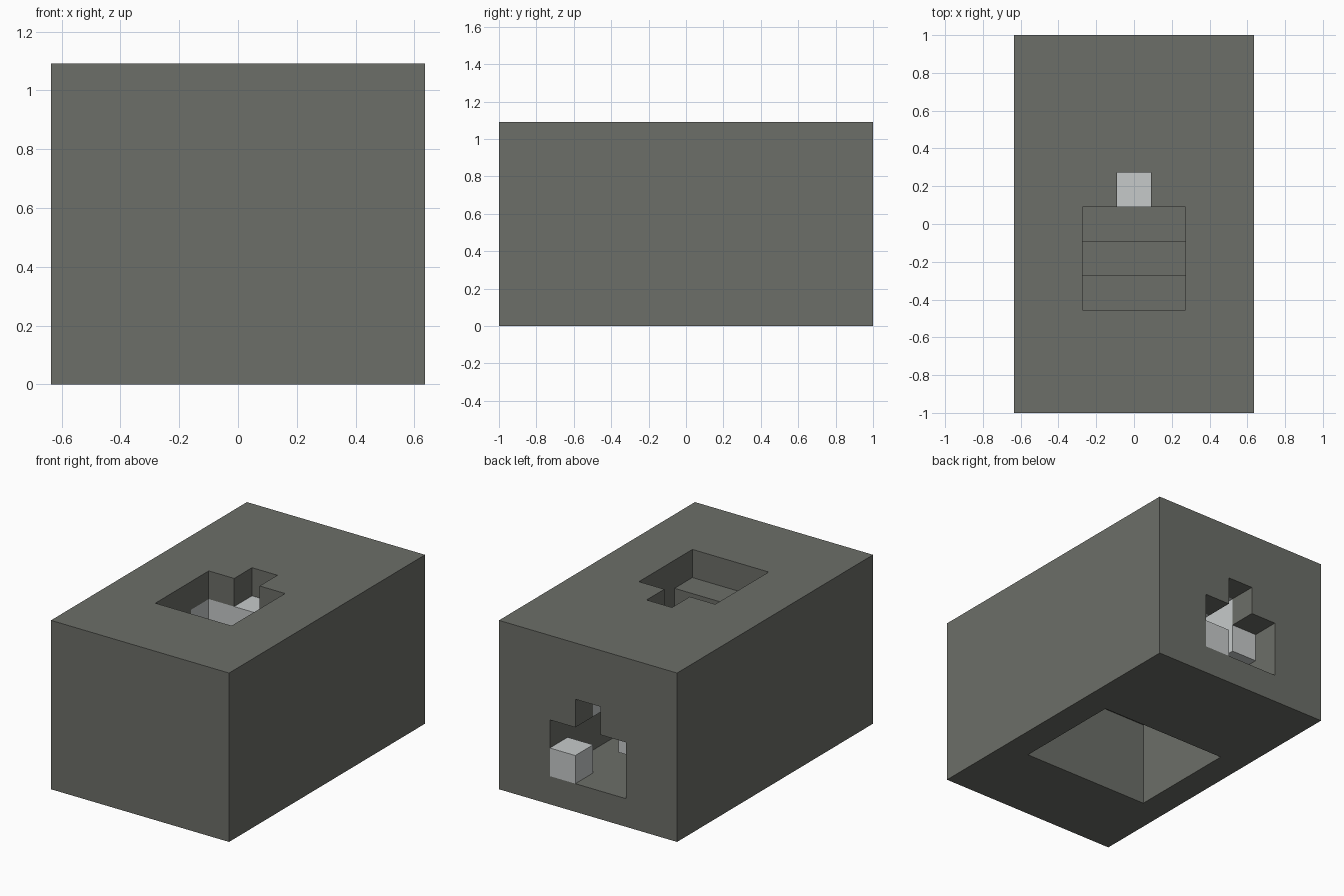
import bpy
import bmesh
from mathutils import Vector

cube = bpy.data.objects.get("Cube")
if cube:
    bpy.data.objects.remove(cube, do_unlink=True)

# Everything sits on a cubic grid: 7 wide, 11 deep, 6 high
UNIT = 2 / 11
SIZE = Vector((7, 11, 6))


def make_material(name, rgb):
    mat = bpy.data.materials.new(name)
    mat.use_nodes = True
    colour = (*rgb, 1)
    mat.diffuse_color = colour
    mat.node_tree.nodes["Principled BSDF"].inputs["Base Color"].default_value = colour
    return mat


dark_grey = make_material("dark grey", (0.15, 0.156, 0.138))
light_grey = make_material("light grey", (0.565, 0.59, 0.59))


def make_boxes(name, boxes, mat):
    """One object from boxes given as low and high grid corners."""
    bm = bmesh.new()
    for low, high in boxes:
        low, high = Vector(low), Vector(high)
        centre = (low + high) / 2 - Vector((SIZE.x / 2, SIZE.y / 2, 0))
        verts = bmesh.ops.create_cube(bm, size=1)["verts"]
        for v in verts:
            v.co = (centre + v.co * (high - low)) * UNIT
    mesh = bpy.data.meshes.new(name)
    bm.to_mesh(mesh)
    bm.free()
    mesh.materials.append(mat)
    obj = bpy.data.objects.new(name, mesh)
    bpy.context.collection.objects.link(obj)
    return obj


# Solid outer case
case = make_boxes("case", [((0, 0, 0), SIZE)], dark_grey)

# Openings; those that break the surface overshoot it by one cell
openings = {
    "top_step_high": ((2, 3, 5), (5, 4, 7)),
    "top_step_middle": ((2, 4, 4), (5, 5, 7)),
    "top_step_low": ((2, 5, 3), (5, 6, 7)),
    "top_notch": ((3, 6, 5), (4, 7, 7)),
    "lining_pocket": ((1, 5, 4), (6, 6, 5)),
    "inner_chamber": ((2, 6, 1), (5, 10, 5)),
    "back_opening": ((2, 9, 1), (5, 12, 3)),
    "back_notch": ((3, 9, 3), (4, 12, 4)),
    "bottom_front_well": ((1, 3, -1), (6, 5, 3)),
    "bottom_rear_well": ((1, 5, -1), (6, 7, 2)),
}
for name, box in openings.items():
    cutter = make_boxes(name + "_cutter", [box], dark_grey)
    cutter.hide_render = True
    cutter.hide_viewport = True
    cutter.display_type = 'WIRE'
    cut = case.modifiers.new(name, 'BOOLEAN')
    cut.operation = 'DIFFERENCE'
    cut.solver = 'EXACT'
    cut.object = cutter

# Bake the cuts, then drop the cutters
bpy.context.view_layer.update()
graph = bpy.context.evaluated_depsgraph_get()
baked = bpy.data.meshes.new_from_object(case.evaluated_get(graph))
case.modifiers.clear()
case.data = baked
for name in openings:
    bpy.data.objects.remove(bpy.data.objects[name + "_cutter"], do_unlink=True)

# Light insert around the keyhole-shaped rear channel
make_boxes("insert", [
    ((2, 6, 2), (5, 7, 5)),
    ((2, 7, 2), (3, 10, 5)),
    ((3, 7, 4), (4, 10, 5)),
    ((4, 7, 3), (5, 10, 5)),
], light_grey)

# Side linings beside the top opening
make_boxes("top_linings", [((x, 5, 4), (x + 1, 6, 5)) for x in (1, 5)], light_grey)

# Single block flush with the back face
make_boxes("back_block", [((4, 10, 1), (5, 11, 2))], light_grey)
